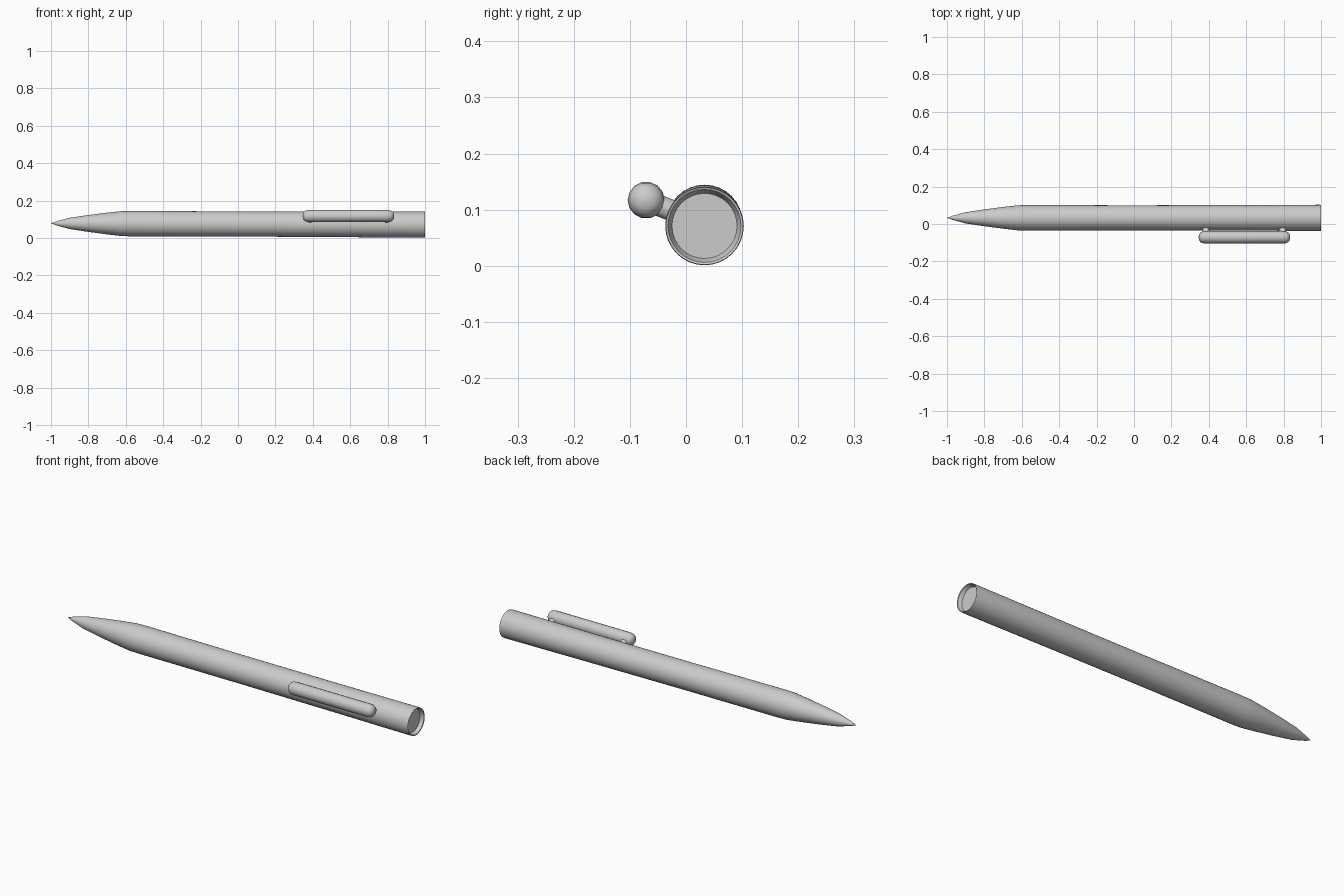
import bpy, bmesh, math
from mathutils import Vector

cube = bpy.data.objects.get("Cube")
if cube:
    bpy.data.objects.remove(cube, do_unlink=True)

grey = bpy.data.materials.new("plain grey")
grey.use_nodes = True
grey.diffuse_color = (0.6, 0.6, 0.6, 1)
grey.node_tree.nodes["Principled BSDF"].inputs["Base Color"].default_value = (0.6, 0.6, 0.6, 1)


def lathe(name, rings, axis_at, sides, squash=1.0):
    """Skin rings of (x, radius) along an axis; zero radius makes a point."""
    bm = bmesh.new()
    loops = []
    for x, r in rings:
        c = axis_at(x)
        if r == 0:
            loops.append([bm.verts.new(c)] * sides)
        else:
            angles = [math.tau * i / sides for i in range(sides)]
            loops.append([bm.verts.new(c + Vector((0, r * math.cos(a), r * squash * math.sin(a))))
                          for a in angles])
    for a, b in zip(loops, loops[1:]):
        for i in range(sides):
            j = (i + 1) % sides
            bm.faces.new(dict.fromkeys((a[i], a[j], b[j], b[i])))
    bmesh.ops.recalc_face_normals(bm, faces=bm.faces)
    mesh = bpy.data.meshes.new(name)
    bm.to_mesh(mesh)
    bm.free()
    obj = bpy.data.objects.new(name, mesh)
    bpy.context.collection.objects.link(obj)
    return finish(obj)


def finish(obj):
    obj.data.materials.append(grey)
    bpy.ops.object.select_all(action="DESELECT")
    obj.select_set(True)
    bpy.context.view_layer.objects.active = obj
    bpy.ops.object.shade_smooth_by_angle(angle=math.radians(35))
    return obj


# Barrel with pointed tip and a shallow recess in the rear end
barrel = [(-1, 0), (-0.97, 0.011), (-0.9, 0.03), (-0.8, 0.045), (-0.7, 0.058), (-0.62, 0.067),
          (-0.57, 0.068), (0, 0.067), (0.5, 0.068), (0.99, 0.07), (1, 0.069),
          (0.998, 0.065), (0.98, 0.058), (0.98, 0)]
lathe("pen_barrel", barrel, lambda x: Vector((x, 0.033, 0.0745 - 0.0035 * x)), 32)

# Clip: a round-ended rod beside the barrel
radius, start, end = 0.033, 0.345, 0.835
cap = [(0, 0), (0.003, 0.5), (0.010, 0.78), (0.021, 0.95), (0.035, 1)]
rod = [(start + d, radius * k) for d, k in cap]
rod += [(end - d, radius * k) for d, k in reversed(cap)]
lathe("clip_rod", rod, lambda x: Vector((x, -0.071, 0.117)), 14)

# Short necks joining the clip ends to the barrel
for name, x in (("front_clip_neck", 0.385), ("rear_clip_neck", 0.795)):
    a, b = Vector((x, -0.062, 0.113)), Vector((x, -0.012, 0.093))
    bpy.ops.mesh.primitive_cylinder_add(vertices=14, radius=0.019, depth=(b - a).length,
                                        location=(a + b) / 2,
                                        rotation=(b - a).to_track_quat("Z", "Y").to_euler())
    neck = bpy.context.object
    neck.name = name
    finish(neck)
